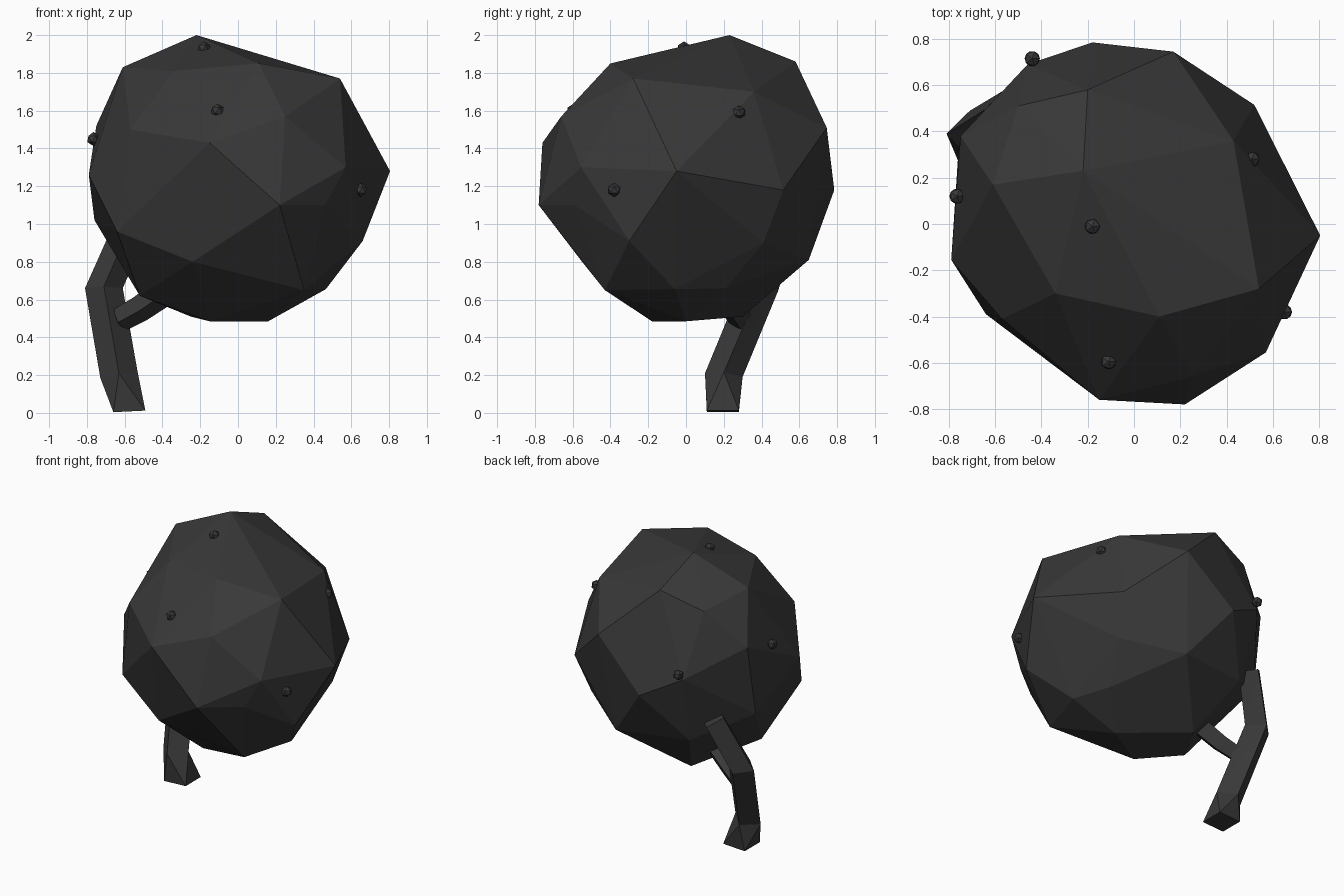
import bpy, bmesh, math
from itertools import combinations
from mathutils import Vector

if "Cube" in bpy.data.objects:
    bpy.data.objects.remove(bpy.data.objects["Cube"])

dark = bpy.data.materials.new("dark_grey")
dark.diffuse_color = (0.04, 0.04, 0.04, 1)
dark.use_nodes = True
dark.node_tree.nodes["Principled BSDF"].inputs["Base Color"].default_value = dark.diffuse_color


def make_object(name, bm):
    bmesh.ops.recalc_face_normals(bm, faces=bm.faces[:])
    mesh = bpy.data.meshes.new(name)
    bm.to_mesh(mesh)
    bm.free()
    mesh.materials.append(dark)
    obj = bpy.data.objects.new(name, mesh)
    bpy.context.collection.objects.link(obj)
    return obj


def limb(name, rings, sides=4):
    """Faceted tube through (centre, radius, tilt axis, turn in degrees) rings."""
    bm = bmesh.new()
    loops = []
    for centre, radius, axis, turn in rings:
        rot = Vector((0, 0, 1)).rotation_difference(Vector(axis))
        loop = []
        for i in range(sides):
            a = math.radians(turn) + math.tau * i / sides
            p = Vector((math.cos(a), math.sin(a), 0)) * radius
            loop.append(bm.verts.new(Vector(centre) + rot @ p))
        loops.append(loop)
    for low, high in zip(loops, loops[1:]):
        for i in range(sides):
            j = (i + 1) % sides
            bm.faces.new((low[i], low[j], high[j]))
            bm.faces.new((low[i], high[j], high[i]))
    bm.faces.new(loops[0][::-1])
    bm.faces.new(loops[-1])
    return make_object(name, bm)


# Canopy: boulder-like crown wrapped around its corner points
corners = [Vector(c) for c in [
    (-.22, .23, 2.0), (-.61, .17, 1.83), (.11, -.40, 1.85), (.54, -.28, 1.77),
    (.43, .36, 1.70), (.805, -.05, 1.28), (.57, -.555, 1.30), (.25, -.66, 1.57),
    (.22, -.78, 1.10), (-.15, -.76, 1.43), (-.34, -.30, 1.81), (-.57, -.41, 1.50),
    (-.64, -.39, .96), (-.79, -.155, 1.26), (-.24, -.55, .80), (.46, -.59, 1.10),
    (.66, -.30, .91), (.35, -.43, .65), (.465, -.06, .655), (.16, 0, .485),
    (-.15, -.18, .485), (-.25, .30, .51), (-.52, -.11, .62), (-.76, .30, 1.02),
    (-.75, .38, 1.52), (-.20, .58, 1.86), (-.50, .51, 1.76), (.17, .745, 1.51),
    (-.18, .785, 1.18), (.52, .515, 1.18), (.10, .65, .81), (.46, .41, .90),
    (.37, .21, .66), (-.46, .69, 1.33), (-.42, .56, .84),
]]
# find the wrapping triangles on slightly rounded points, so no corner is lost
mid = Vector((0, 0, 1.24))
rounded = [mid + (c - mid).lerp((c - mid).normalized() * .78, .4) for c in corners]
bm = bmesh.new()
verts = [bm.verts.new(c) for c in corners]
for tri in combinations(range(len(corners)), 3):
    a, b, c = (rounded[i] for i in tri)
    n = (b - a).cross(c - a).normalized()
    if n.dot(a - mid) < 0:
        n = -n
    if all(n.dot(p - a) < 1e-6 for p in rounded):
        bm.faces.new([verts[i] for i in tri])
make_object("canopy", bm)

# Trunk: bent four-sided stem behind the left side, twisted at its foot
limb("trunk", [
    ((-.575, .195, .008), .12, (-.05, 0, 1), 45),
    ((-.63, .20, .20), .10, (-.15, .1, 1), 0),
    ((-.71, .39, .66), .10, (0, .1, 1), 0),
    ((-.56, .49, 1.0), .09, (.4, .3, 1), 0),
])

# Side branch from trunk into the crown
limb("side_branch", [
    ((-.63, .29, .49), .065, (1, -.2, .5), 0),
    ((-.52, .25, .55), .07, (1, -.2, .6), 0),
    ((-.36, .20, .66), .075, (1, -.2, .6), 0),
])

# Small fruit dotted over the crown
fruit = [(-.18, -.01, 1.93), (-.11, -.595, 1.60), (.65, -.38, 1.18),
         (.51, .28, 1.59), (-.765, .12, 1.45), (-.44, .715, 1.37)]
for i, pos in enumerate(fruit):
    bm = bmesh.new()
    bmesh.ops.create_icosphere(bm, subdivisions=1, radius=.037)
    bmesh.ops.translate(bm, verts=bm.verts[:], vec=pos)
    make_object(f"fruit_{i + 1}", bm)
